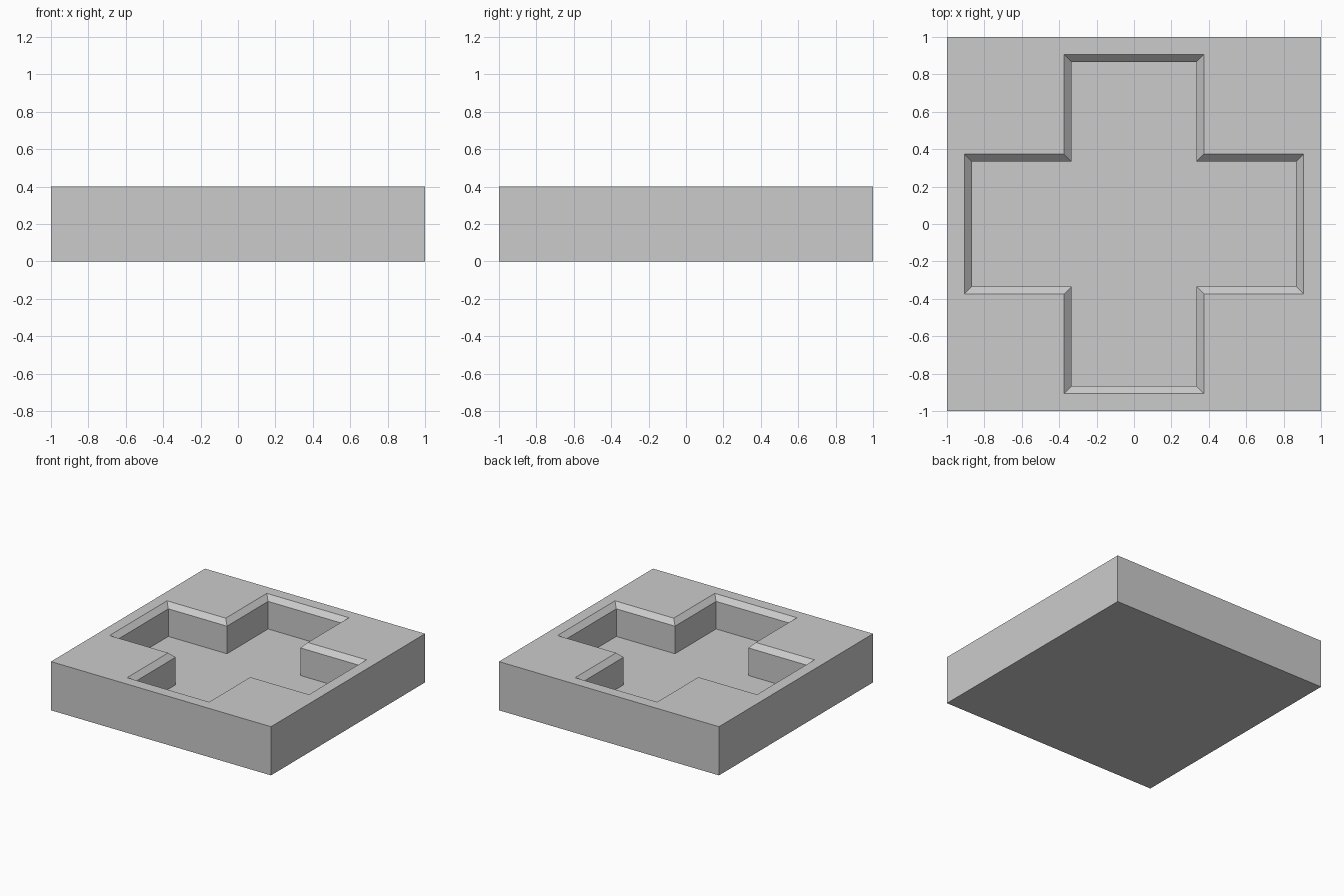
import bpy
import bmesh

HEIGHT = 0.4
FLOOR = 0.1333      # height of the recess floor
CHAMFER = 0.04      # sloped lip around the recess
ARM_HALF = 0.3333   # half width of each cross arm
ARM_REACH = 0.8667  # distance from centre to arm end

cube = bpy.data.objects.get("Cube")
if cube:
    bpy.data.objects.remove(cube, do_unlink=True)

grey = bpy.data.materials.new("plain grey")
grey.use_nodes = True
colour = (0.6, 0.6, 0.6, 1)
grey.diffuse_color = colour
grey.node_tree.nodes["Principled BSDF"].inputs["Base Color"].default_value = colour


def make_object(name, bm):
    bmesh.ops.recalc_face_normals(bm, faces=bm.faces)
    mesh = bpy.data.meshes.new(name)
    bm.to_mesh(mesh)
    bm.free()
    mesh.materials.append(grey)
    obj = bpy.data.objects.new(name, mesh)
    bpy.context.collection.objects.link(obj)
    return obj


def cross_ring(bm, grow, z):
    """Twelve-cornered cross outline, one arm turned four times."""
    w, r = ARM_HALF + grow, ARM_REACH + grow
    points = []
    arm = [(r, -w), (r, w), (w, w)]
    for _ in range(4):
        points += arm
        arm = [(-y, x) for x, y in arm]
    return [bm.verts.new((x, y, z)) for x, y in points]


# Square slab
bm = bmesh.new()
bmesh.ops.create_cube(bm, size=2)
for v in bm.verts:
    v.co.z = HEIGHT if v.co.z > 0 else 0
block = make_object("recessed_block", bm)

# Cross-shaped cutter, its chamfer carried on past the slab top
bm = bmesh.new()
rings = [cross_ring(bm, 0, FLOOR),
         cross_ring(bm, 0, HEIGHT - CHAMFER),
         cross_ring(bm, 2 * CHAMFER, HEIGHT + CHAMFER)]
bm.faces.new(rings[0])
bm.faces.new(rings[-1])
for low, high in zip(rings, rings[1:]):
    for i in range(len(low)):
        j = (i + 1) % len(low)
        bm.faces.new((low[i], low[j], high[j], high[i]))
cutter = make_object("cross_cutter", bm)
cutter.hide_render = True

# Cut the recess and discard the cutter
cut = block.modifiers.new("cross recess", "BOOLEAN")
cut.operation = "DIFFERENCE"
cut.solver = "EXACT"
cut.object = cutter
bpy.context.view_layer.objects.active = block
bpy.ops.object.modifier_apply(modifier=cut.name)
bpy.data.objects.remove(cutter, do_unlink=True)
